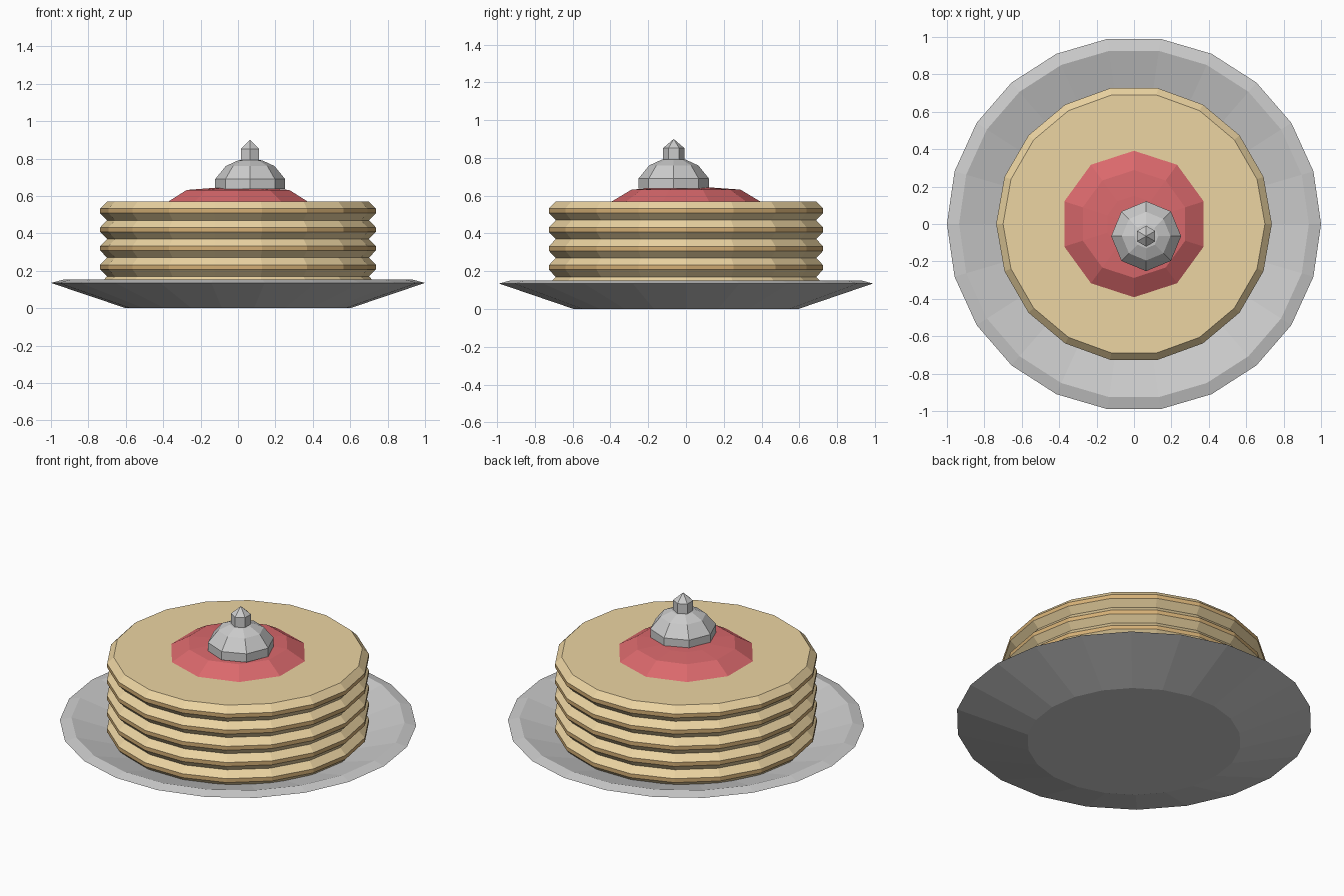
import bpy, bmesh
from math import cos, sin, pi

if "Cube" in bpy.data.objects:
    bpy.data.objects.remove(bpy.data.objects["Cube"])


def material(name, color):
    m = bpy.data.materials.new(name)
    m.diffuse_color = (*color, 1)
    m.use_nodes = True
    m.node_tree.nodes["Principled BSDF"].inputs["Base Color"].default_value = m.diffuse_color
    return m


def lathe(name, profile, sides, loc=(0, 0, 0), turn=0.0, mats=(), band_mats=None):
    """Revolve (radius, z) points into a closed faceted solid; radius 0 makes a pole."""
    bm = bmesh.new()
    rings = []
    for r, z in profile:
        n = 1 if r == 0 else sides
        rings.append([bm.verts.new((r * cos(turn + 2 * pi * i / sides),
                                    r * sin(turn + 2 * pi * i / sides), z))
                      for i in range(n)])
    for b, (lo, hi) in enumerate(zip(rings, rings[1:])):
        for i in range(sides):
            j = (i + 1) % sides
            corners = [lo[i % len(lo)], lo[j % len(lo)], hi[j % len(hi)], hi[i % len(hi)]]
            face = bm.faces.new(list(dict.fromkeys(corners)))
            face.material_index = band_mats[b] if band_mats else 0
    # flat caps on open ends
    for ring in (rings[0], rings[-1]):
        if len(ring) > 1:
            bm.faces.new(ring)
    bmesh.ops.recalc_face_normals(bm, faces=bm.faces)
    me = bpy.data.meshes.new(name)
    bm.to_mesh(me)
    bm.free()
    for m in mats:
        me.materials.append(m)
    ob = bpy.data.objects.new(name, me)
    ob.location = loc
    bpy.context.collection.objects.link(ob)
    return ob


batter = material("batter", (0.84, 0.66, 0.36))
crust = material("browned_edge", (0.66, 0.43, 0.18))
red = material("red_sauce", (0.70, 0.14, 0.15))

# Plate with sloping rim and shallow dish
lathe("plate", [(0.60, 0), (1.0, 0.135), (0.935, 0.152), (0.60, 0.05)], 22)

# Stack of five pancakes with browned edge bands
for k in range(5):
    lathe(f"pancake_{k + 1}",
          [(0.70, 0), (0.737, 0.038), (0.737, 0.062), (0.70, 0.10)],
          18, (0, 0, 0.07 + 0.10 * k), mats=(batter, crust), band_mats=(0, 1, 0))

# Red sauce puddle
lathe("sauce", [(0.40, 0.565), (0.288, 0.632), (0.15, 0.642), (0, 0.645)],
      10, turn=pi / 2, mats=(red,))

# Cream dollop and its pointed tip, slightly off centre
off = (0.065, -0.065, 0)
lathe("cream_dollop", [(0.187, 0.638), (0.187, 0.69), (0.13, 0.76), (0.065, 0.79), (0, 0.797)],
      8, off)
lathe("cream_tip", [(0.056, 0.78), (0.056, 0.852), (0, 0.90)], 6, off, turn=pi / 2)
